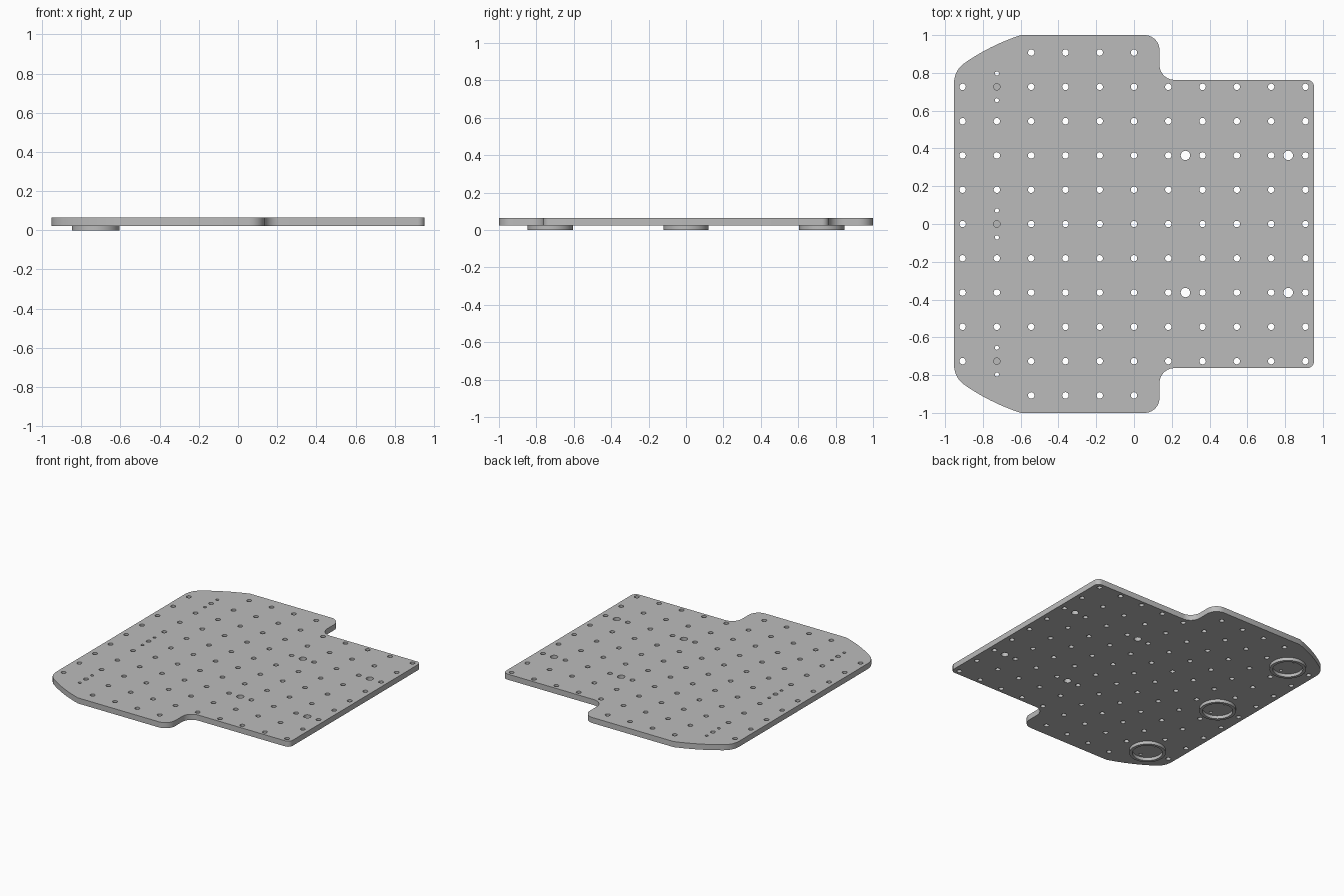
import bpy
from math import cos, sin, pi, radians
from mathutils import Vector

if "Cube" in bpy.data.objects:
    bpy.data.objects.remove(bpy.data.objects["Cube"])

PITCH = 0.1815            # spacing of the hole grid
BOTTOM, TOP = 0.023, 0.064

grey = bpy.data.materials.new("light grey")
grey.use_nodes = True
colour = (0.5, 0.5, 0.5, 1)
grey.diffuse_color = colour
grey.node_tree.nodes["Principled BSDF"].inputs["Base Color"].default_value = colour


def arc(cx, cy, r, start, end, steps=10):
    angles = [radians(start + (end - start) * i / steps) for i in range(steps + 1)]
    return [(cx + r * cos(a), cy + r * sin(a)) for a in angles]


def circle(cx, cy, r, steps=24):
    return arc(cx, cy, r, 0, 360, steps)[:-1]


def bend(a, b, c, steps=8):
    """Quadratic curve from a to c, pulled towards b."""
    a, b, c = Vector(a), Vector(b), Vector(c)
    ts = [i / steps for i in range(steps + 1)]
    return [tuple(a * (1 - t) ** 2 + b * 2 * t * (1 - t) + c * t * t) for t in ts]


def slab(name, loops, z0, z1):
    """Flat part with holes: the first loop is the rim, the others are cut out."""
    curve = bpy.data.curves.new(name, "CURVE")
    curve.dimensions = "2D"
    curve.fill_mode = "BOTH"
    curve.extrude = (z1 - z0) / 2
    for loop in loops:
        spline = curve.splines.new("POLY")
        spline.points.add(len(loop) - 1)
        for point, (x, y) in zip(spline.points, loop):
            point.co = (x, y, 0, 1)
        spline.use_cyclic_u = True
    curve.materials.append(grey)
    obj = bpy.data.objects.new(name, curve)
    bpy.context.collection.objects.link(obj)
    obj.location.z = (z0 + z1) / 2
    bpy.ops.object.select_all(action="DESELECT")
    obj.select_set(True)
    bpy.context.view_layer.objects.active = obj
    bpy.ops.object.convert(target="MESH")
    bpy.ops.object.mode_set(mode="EDIT")
    bpy.ops.mesh.select_all(action="SELECT")
    bpy.ops.mesh.remove_doubles(threshold=0.0001)
    bpy.ops.mesh.normals_make_consistent(inside=False)
    bpy.ops.object.mode_set(mode="OBJECT")
    bpy.ops.object.shade_smooth_by_angle(angle=radians(35))
    return bpy.context.object


# Plate outline: one half, then mirrored across y
half = arc(0.917, 0.727, 0.036, 0, 90, 6)
half += arc(0.214, 0.842, 0.079, 270, 180)
half += arc(0.056, 0.921, 0.079, 0, 90)
half += bend((-0.6, 1.0), (-0.765, 0.945), (-0.9, 0.85))
half += bend((-0.9, 0.85), (-0.953, 0.812), (-0.953, 0.74))[1:]
outline = half + [(x, -y) for x, y in reversed(half)]

# Grid of fastening holes; the outermost rows only cross the wide part
holes = []
for j in range(-5, 6):
    columns = range(-3, 1) if abs(j) == 5 else range(-5, 6)
    holes += [circle(i * PITCH, j * PITCH, 0.017) for i in columns]

# Four larger mounting holes
holes += [circle(i * PITCH, j * PITCH, 0.025) for i in (1.5, 4.5) for j in (-2, 2)]

# Screw holes beside each foot
foot_x = -4 * PITCH
foot_ys = {"right": -4 * PITCH, "middle": 0, "left": 4 * PITCH}
holes += [circle(foot_x, y + s * 0.071, 0.011, 16) for y in foot_ys.values() for s in (-1, 1)]

slab("base_plate", [outline] + holes, BOTTOM, TOP)

# Ring feet underneath, and the floors that close the holes above them
for side, y in foot_ys.items():
    slab(side + "_ring_foot", [circle(foot_x, y, 0.121, 48), circle(foot_x, y, 0.1, 48)], 0, BOTTOM)
    slab(side + "_hole_floor", [circle(foot_x, y, 0.017)], BOTTOM, BOTTOM + 0.012)
